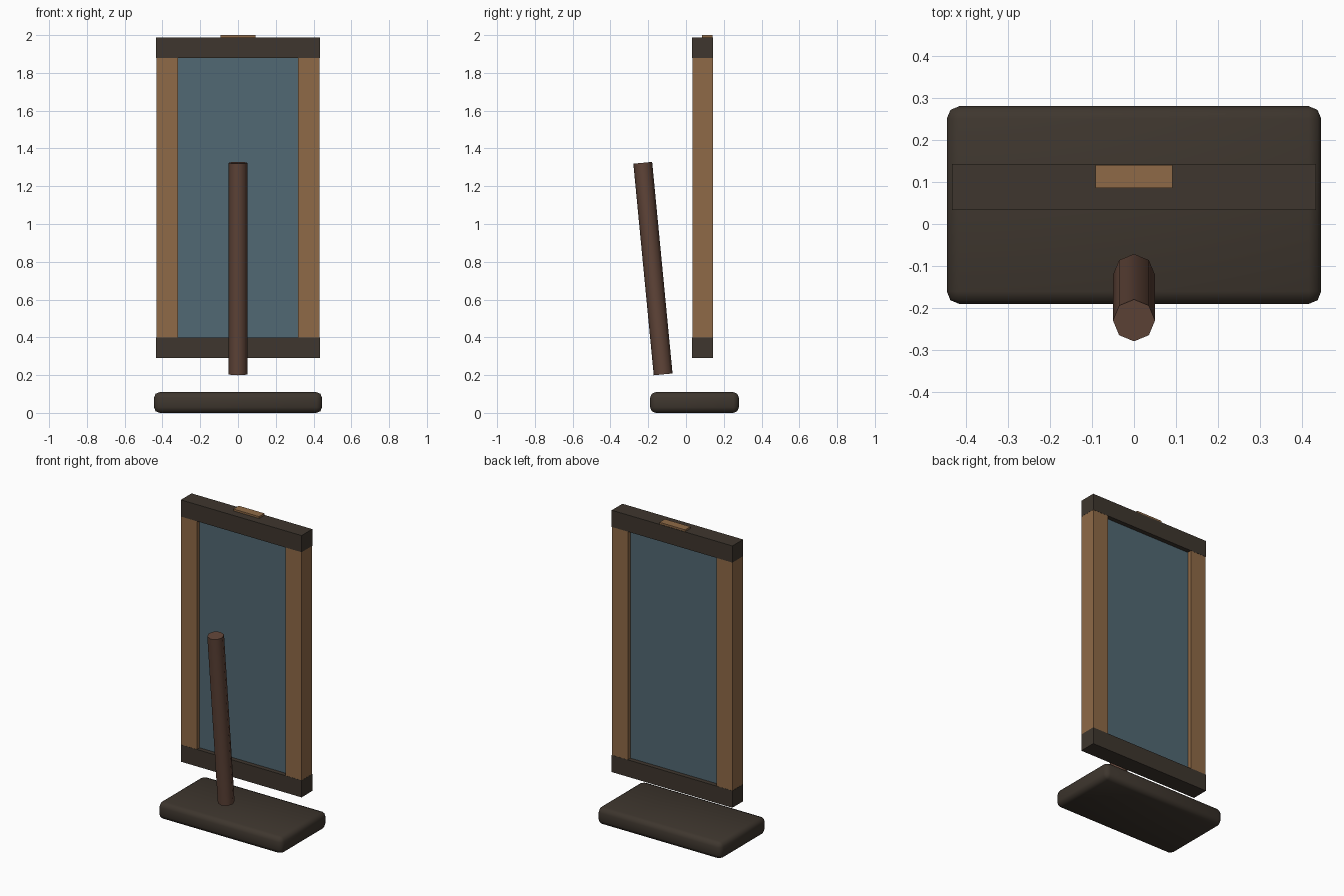
import bpy, math
from mathutils import Vector

if "Cube" in bpy.data.objects:
    bpy.data.objects.remove(bpy.data.objects["Cube"])


def material(name, rgb):
    # sRGB 0-255 to linear
    lin = [((c / 255 + 0.055) / 1.055) ** 2.4 for c in rgb]
    m = bpy.data.materials.new(name)
    m.diffuse_color = (*lin, 1)
    m.use_nodes = True
    m.node_tree.nodes["Principled BSDF"].inputs["Base Color"].default_value = m.diffuse_color
    return m


dark = material("dark_wood", (62, 54, 46))
tan = material("tan_wood", (143, 106, 71))
blue = material("slate_blue", (81, 104, 115))
brown = material("brown_wood", (95, 68, 56))


def box(name, lo, hi, mat):
    lo, hi = Vector(lo), Vector(hi)
    bpy.ops.mesh.primitive_cube_add(size=1, location=(lo + hi) / 2)
    ob = bpy.context.object
    ob.name = name
    ob.scale = hi - lo
    bpy.ops.object.transform_apply(location=False, rotation=False, scale=True)
    ob.data.materials.append(mat)
    return ob


# Rounded base slab
base = box("base", (-0.445, -0.19, 0), (0.445, 0.28, 0.11), dark)
bev = base.modifiers.new("rounded", "BEVEL")
bev.width = 0.03
bev.segments = 2
bpy.ops.object.modifier_apply(modifier=bev.name)
bpy.ops.object.shade_smooth_by_angle(angle=math.radians(50))

# Frame: side stiles between slightly proud rails
for side, s in (("left", -1), ("right", 1)):
    x0, x1 = sorted((s * 0.318, s * 0.432))
    box(side + "_stile", (x0, 0.034, 0.30), (x1, 0.142, 1.975), tan)
box("bottom_rail", (-0.433, 0.033, 0.29), (0.433, 0.143, 0.40), dark)
box("top_rail", (-0.433, 0.033, 1.88), (0.433, 0.143, 1.988), dark)

# Recessed panel and small top tab
box("panel", (-0.32, 0.062, 0.398), (0.32, 0.114, 1.882), blue)
box("top_tab", (-0.092, 0.085, 1.97), (0.092, 0.14, 2.0), tan)

# Leaning eight-sided handle
a, b = Vector((0, -0.121, 0.204)), Vector((0, -0.229, 1.324))
bpy.ops.mesh.primitive_cylinder_add(
    vertices=8, radius=0.05, depth=(b - a).length, location=(a + b) / 2,
    rotation=(math.atan2(a.y - b.y, b.z - a.z), 0, 0))
handle = bpy.context.object
handle.name = "handle"
handle.data.materials.append(brown)
bpy.ops.object.shade_smooth_by_angle(angle=math.radians(50))
